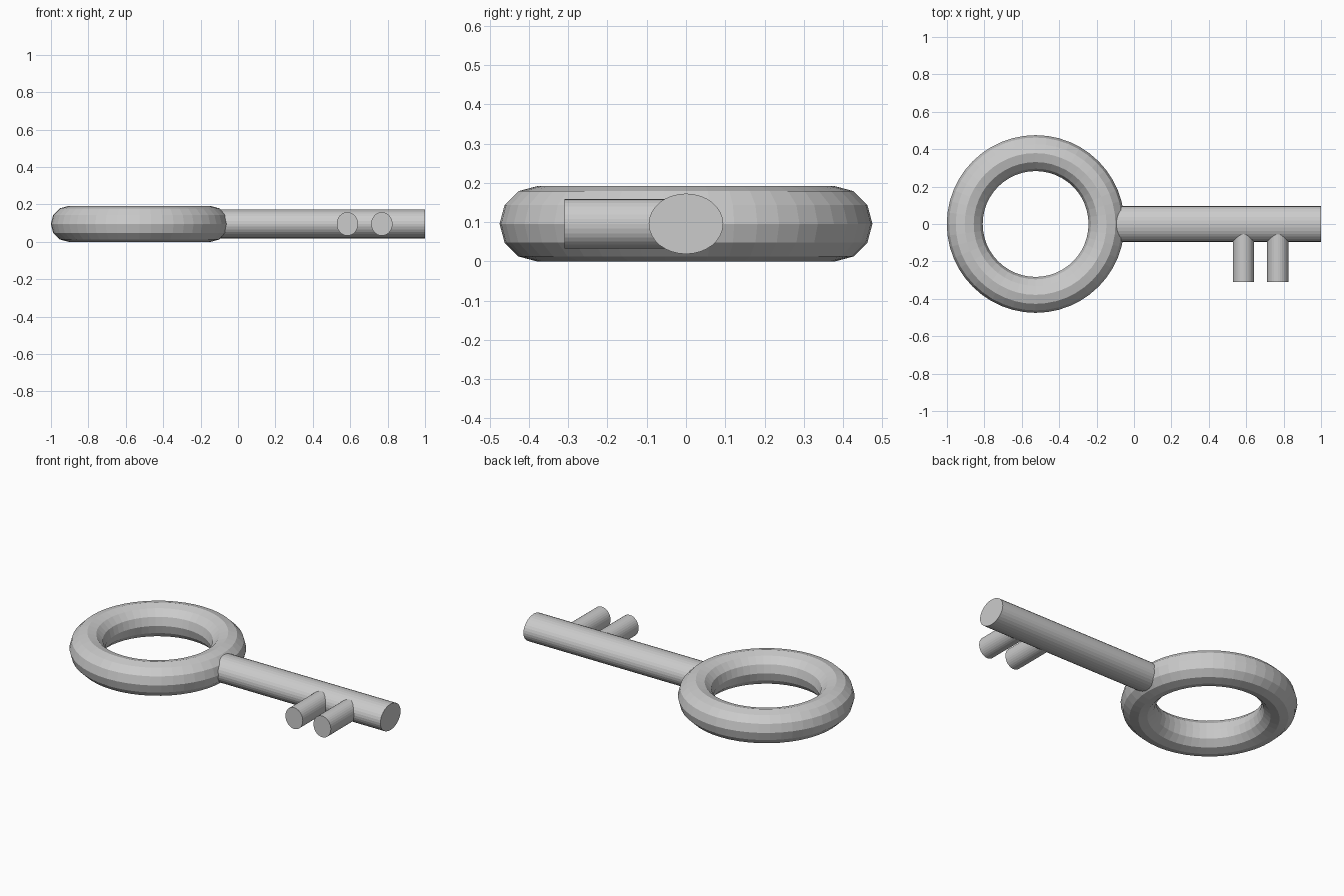
import bpy
from math import pi

if "Cube" in bpy.data.objects:
    bpy.data.objects.remove(bpy.data.objects["Cube"])

MID_Z = 0.096


def rod(name, location, rotation, half_width, half_height, length):
    """Oval rod whose local z runs along its length and local x/y are its cross axes."""
    bpy.ops.mesh.primitive_cylinder_add(vertices=32, radius=1, depth=1,
                                        location=location, rotation=rotation)
    ob = bpy.context.object
    ob.name = name
    ob.scale = (half_width, half_height, length)
    bpy.ops.object.transform_apply(location=False, rotation=True, scale=True)
    return ob


# Ring-shaped bow
bpy.ops.mesh.primitive_torus_add(major_segments=48, minor_segments=12,
                                 major_radius=0.379, minor_radius=0.096,
                                 location=(-0.526, 0, MID_Z))
bpy.context.object.name = "bow_ring"

# Shaft, sunk into the ring; local x points down after the turn about y
start, end = -0.16, 1.0
rod("shaft", ((start + end) / 2, 0, MID_Z), (0, pi / 2, 0), 0.077, 0.095, end - start)

# Two teeth pointing to the front, rooted in the shaft
tip, root = -0.31, 0.0
for i, x in enumerate((0.585, 0.769)):
    rod(f"tooth_{i + 1}", (x, (tip + root) / 2, MID_Z), (pi / 2, 0, 0),
        0.057, 0.063, root - tip)
